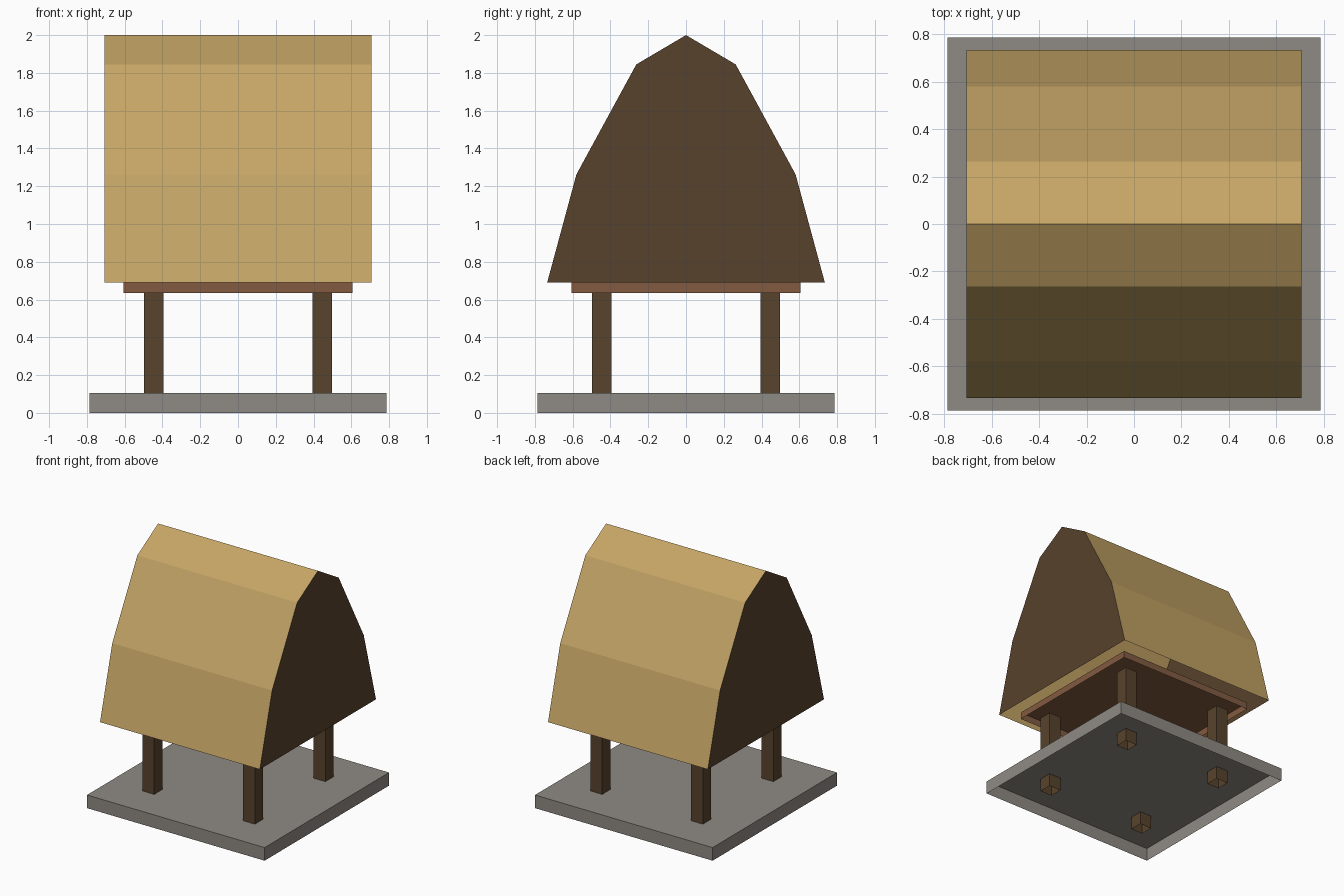
import bpy, bmesh

if "Cube" in bpy.data.objects:
    bpy.data.objects.remove(bpy.data.objects["Cube"])


def material(name, hex_colour):
    def linear(c):
        return c / 12.92 if c <= 0.04045 else ((c + 0.055) / 1.055) ** 2.4
    m = bpy.data.materials.new(name)
    rgb = [linear(int(hex_colour[i:i + 2], 16) / 255) for i in (0, 2, 4)]
    m.diffuse_color = (*rgb, 1)
    m.use_nodes = True
    m.node_tree.nodes["Principled BSDF"].inputs["Base Color"].default_value = m.diffuse_color
    return m


STONE = material("grey stone", "8F8A83")
POST = material("dark post wood", "58432D")
DECK = material("reddish deck wood", "825B41")
THATCH = material("golden thatch", "C5A566")
GABLE = material("dark gable wood", "58422D")


def finish(name, bm, *materials):
    mesh = bpy.data.meshes.new(name)
    bm.to_mesh(mesh)
    bm.free()
    for m in materials:
        mesh.materials.append(m)
    obj = bpy.data.objects.new(name, mesh)
    bpy.context.collection.objects.link(obj)
    return obj


def open_box(name, half, z0, z1, mat, x=0, y=0):
    """Square block without an underside."""
    bm = bmesh.new()
    bmesh.ops.create_cube(bm, size=1)
    bm.normal_update()
    bmesh.ops.delete(bm, geom=[f for f in bm.faces if f.normal.z < -0.5],
                     context='FACES_ONLY')
    for v in bm.verts:
        v.co = (x + v.co.x * 2 * half, y + v.co.y * 2 * half,
                z1 if v.co.z > 0 else z0)
    return finish(name, bm, mat)


# Stone slab, four posts and the raised deck
open_box("base_slab", 0.787, 0, 0.105, STONE)
for sx, side in ((-1, "left"), (1, "right")):
    for sy, end in ((-1, "front"), (1, "back")):
        open_box(f"{end}_{side}_post", 0.0525, 0, 0.635, POST,
                 sx * 0.446, sy * 0.446)
open_box("deck", 0.605, 0.635, 0.69, DECK)

# Curved thatch roof, open below, with flat wooden gables
half_profile = [(0.735, 0.69), (0.58, 1.263), (0.263, 1.845)]
profile = ([(-y, z) for y, z in half_profile] + [(0, 2.0)]
           + half_profile[::-1])
bm = bmesh.new()
left, right = [[bm.verts.new((x, y, z)) for y, z in profile]
               for x in (-0.708, 0.708)]
for i in range(len(profile) - 1):
    bm.faces.new((left[i], right[i], right[i + 1], left[i + 1]))
for end in (left, right[::-1]):
    bm.faces.new(end).material_index = 1
bm.normal_update()
for f in bm.faces:  # all faces point away from the roof's middle
    c = f.calc_center_median()
    c.z -= 1.2
    if f.normal.dot(c) < 0:
        f.normal_flip()
finish("roof", bm, THATCH, GABLE)
